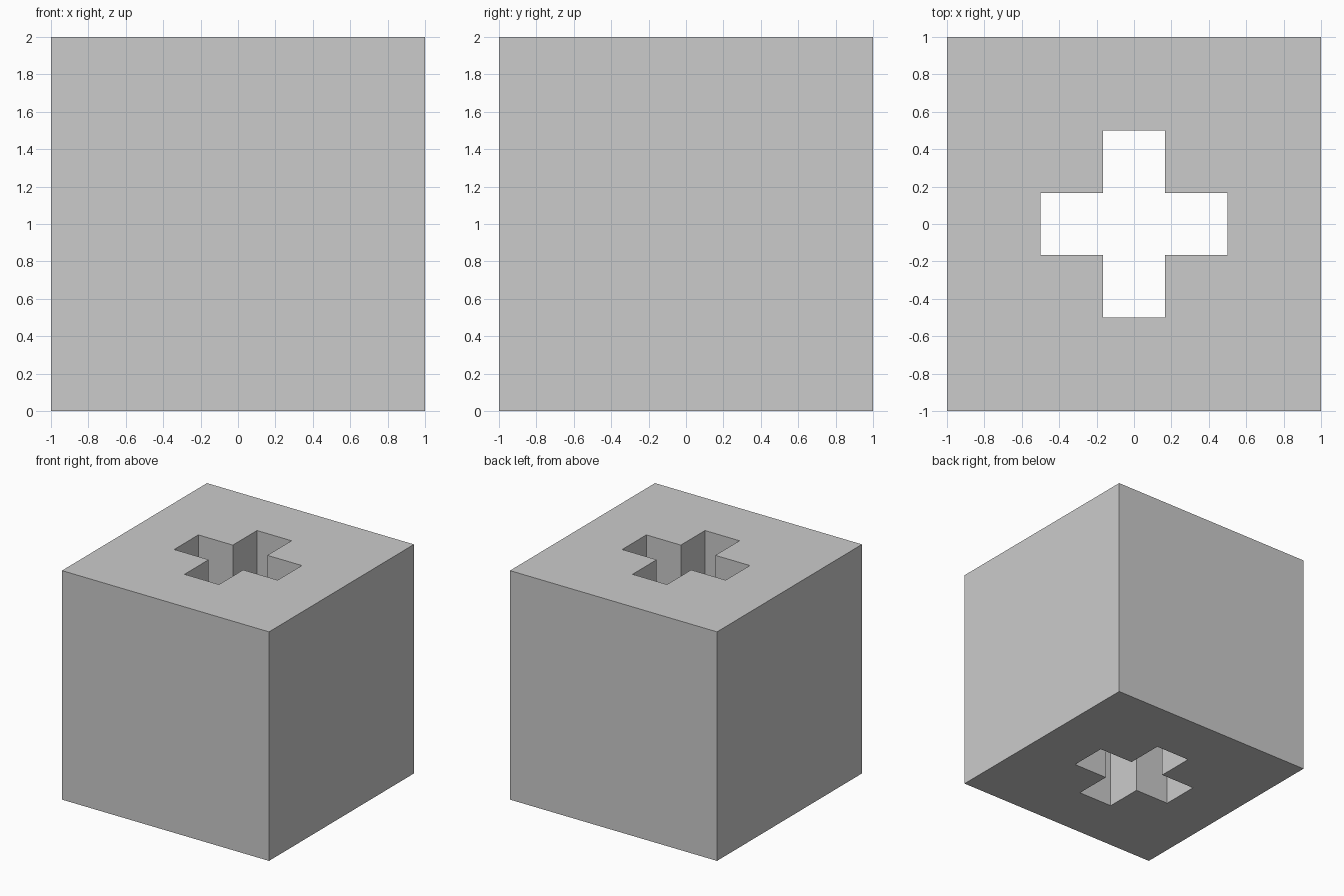
import bpy, bmesh

if "Cube" in bpy.data.objects:
    bpy.data.objects.remove(bpy.data.objects["Cube"])

HALF = 1.0        # half size of the block
REACH = 0.5       # cross arm reach
ARM = 1 / 6       # half width of a cross arm


def add_loop(bm, points, z):
    verts = [bm.verts.new((x, y, z)) for x, y in points]
    return [bm.edges.new((v, verts[(i + 1) % len(verts)])) for i, v in enumerate(verts)]


def four_turns(points):
    # repeat a corner's points every 90 degrees
    out = []
    for _ in range(4):
        out += points
        points = [(-y, x) for x, y in points]
    return out


# Flat section: square outline with a cross-shaped hole
bm = bmesh.new()
edges = add_loop(bm, four_turns([(HALF, HALF)]), HALF)
edges += add_loop(bm, four_turns([(REACH, -ARM), (REACH, ARM), (ARM, ARM)]), HALF)
bmesh.ops.triangle_fill(bm, edges=edges, use_beauty=True, use_dissolve=False, normal=(0, 0, 1))
bmesh.ops.recalc_face_normals(bm, faces=bm.faces)

mesh = bpy.data.meshes.new("block_with_cross_hole")
bm.to_mesh(mesh)
bm.free()
block = bpy.data.objects.new("block_with_cross_hole", mesh)
bpy.context.collection.objects.link(block)

# Thicken the section evenly up and down into the full block
solid = block.modifiers.new("thickness", 'SOLIDIFY')
solid.thickness = 2 * HALF
solid.offset = 0
